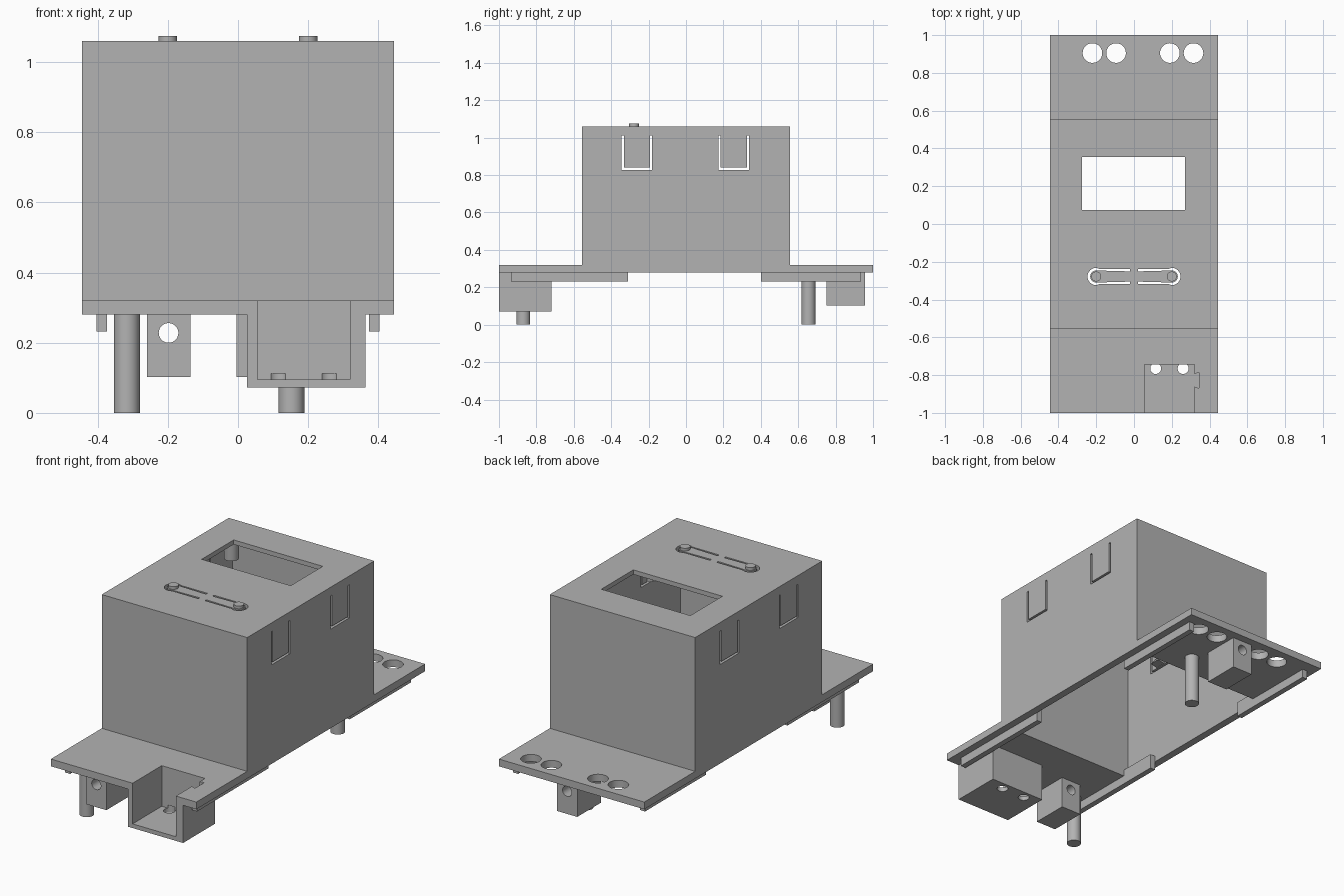
import bpy, bmesh, math

cube = bpy.data.objects.get("Cube")
if cube:
    bpy.data.objects.remove(cube)

grey = bpy.data.materials.new("matte grey plastic")
grey.use_nodes = True
COLOUR = (0.45, 0.45, 0.45, 1)
grey.diffuse_color = COLOUR
grey.node_tree.nodes["Principled BSDF"].inputs["Base Color"].default_value = COLOUR


def prism(name, points, axis, lo, hi):
    """Extrude a flat outline along an axis from lo to hi."""
    place = {"x": lambda a, b, h: (h, a, b),
             "y": lambda a, b, h: (a, h, b),
             "z": lambda a, b, h: (a, b, h)}[axis]
    bm = bmesh.new()
    face = bm.faces.new([bm.verts.new(place(a, b, lo)) for a, b in points])
    new = bmesh.ops.extrude_face_region(bm, geom=[face])["geom"]
    bmesh.ops.translate(bm, vec=place(0, 0, hi - lo),
                        verts=[v for v in new if isinstance(v, bmesh.types.BMVert)])
    bmesh.ops.recalc_face_normals(bm, faces=bm.faces)
    mesh = bpy.data.meshes.new(name)
    bm.to_mesh(mesh)
    bm.free()
    mesh.materials.append(grey)
    obj = bpy.data.objects.new(name, mesh)
    bpy.context.collection.objects.link(obj)
    return obj


def box(name, x, y, z):
    return prism(name, [(x[0], y[0]), (x[1], y[0]), (x[1], y[1]), (x[0], y[1])], "z", *z)


def arc(cx, cy, r, start, end, n):
    return [(cx + r * math.cos(start + (end - start) * i / n),
             cy + r * math.sin(start + (end - start) * i / n)) for i in range(n + 1)]


def rod(name, a, b, r, axis, lo, hi):
    return prism(name, arc(a, b, r, 0, math.tau, 32)[:-1], axis, lo, hi)


def select(obj):
    bpy.ops.object.select_all(action="DESELECT")
    obj.select_set(True)
    bpy.context.view_layer.objects.active = obj


def cut(obj, *cutters):
    for cutter in cutters:
        cutter.hide_render = True
        mod = obj.modifiers.new("cut", "BOOLEAN")
        mod.operation, mod.solver, mod.object = "DIFFERENCE", "EXACT", cutter
        select(obj)
        bpy.ops.object.modifier_apply(modifier=mod.name)
        bpy.data.objects.remove(cutter)


# Housing: hat-shaped profile with two flanges, hollow and open below
LOW, PLATE, TOP = 0.28, 0.32, 1.06
half = [(1, LOW), (1, PLATE), (0.555, PLATE), (0.555, TOP)]
housing = prism("housing", half + [(-y, z) for y, z in reversed(half)], "x", -0.445, 0.445)
cut(housing,
    box("cavity", (-0.403, 0.403), (-0.528, 0.528), (0.1, 1.035)),
    box("window", (-0.275, 0.27), (0.075, 0.355), (0.9, 1.2)))

# Round holes in the rear flange
for x in (-0.22, -0.095, 0.19, 0.315):
    cut(housing, rod("flange_hole", x, 0.905, 0.052, "z", 0.2, 0.4))

# U-shaped slots freeing the spring tabs in both side walls, with a catch inside
for y in (-0.2625, 0.255):
    w, t = 0.082, 0.012
    outline = [(y - w, 1.012), (y - w, 0.828), (y + w, 0.828), (y + w, 1.012),
               (y + w - t, 1.012), (y + w - t, 0.84), (y - w + t, 0.84), (y - w + t, 1.012)]
    cut(housing, prism("tab_slot", outline, "x", -0.6, 0.6))
    for s in (-1, 1):
        prism("tab_catch", [(s * 0.41, 0.842), (s * 0.36, 0.85), (s * 0.41, 0.91)],
              "y", y - 0.03, y + 0.03)

# Push buttons on spring arms in the lid
BY = -0.278
for s in (-1, 1):
    q = math.pi / 2
    outer = [(0.02, -0.039), (0.18, -0.039)] + arc(0.2, 0, 0.046, -q, q, 16) + [(0.18, 0.039), (0.02, 0.039)]
    inner = [(0.02, 0.027)] + arc(0.2, 0, 0.032, q, -q, 16) + [(0.02, -0.027)]
    cut(housing, prism("arm_slot", [(s * x, BY + y) for x, y in outer + inner], "z", 0.95, 1.2))
    rod("button", s * 0.2, BY, 0.026, "z", 1.03, 1.075)
    # Display posts under the lid
    rod("display_post", s * 0.32, 0.4, 0.037, "z", 0.93, 1.045)

# Connector pocket, open at the front and through the flange
pocket = box("connector_pocket", (0.026, 0.364), (-1, -0.72), (0.072, 0.285))
for part in (housing, pocket):
    cut(part,
        box("pocket_space", (0.055, 0.32), (-1.1, -0.745), (0.095, 0.5)),
        prism("pocket_notch", [(0.31, -0.79), (0.32, -0.795), (0.345, -0.785), (0.345, -0.87),
                               (0.32, -0.86), (0.31, -0.865)], "z", 0.095, 0.5))
for x in (0.115, 0.26):
    cut(pocket, rod("pocket_hole", x, -0.765, 0.029, "z", 0.0, 0.112))

# Cable blocks with a cross hole
for name, x, y in (("front_block", -0.198, -0.853), ("rear_block", 0.058, 0.853)):
    block = box(name, (x - 0.062, x + 0.062), (y - 0.103, y + 0.103), (0.103, 0.285))
    cut(block, rod("block_hole", x, 0.228, 0.028, "y", y - 0.2, y + 0.2))

# Locating pins
rod("front_pin", -0.317, -0.87, 0.037, "z", 0, 0.285)
rod("rear_pin", 0.152, 0.655, 0.037, "z", 0, 0.285)

# Guide rails along both edges
for s in (-1, 1):
    for name, y in (("front_rail", (-0.935, -0.31)), ("rear_rail", (0.4, 0.935))):
        box(name, sorted((s * 0.373, s * 0.404)), y, (0.232, 0.315))

for obj in bpy.context.scene.objects:
    if obj.type == "MESH":
        select(obj)
        bpy.ops.object.shade_smooth_by_angle(angle=math.radians(30))
